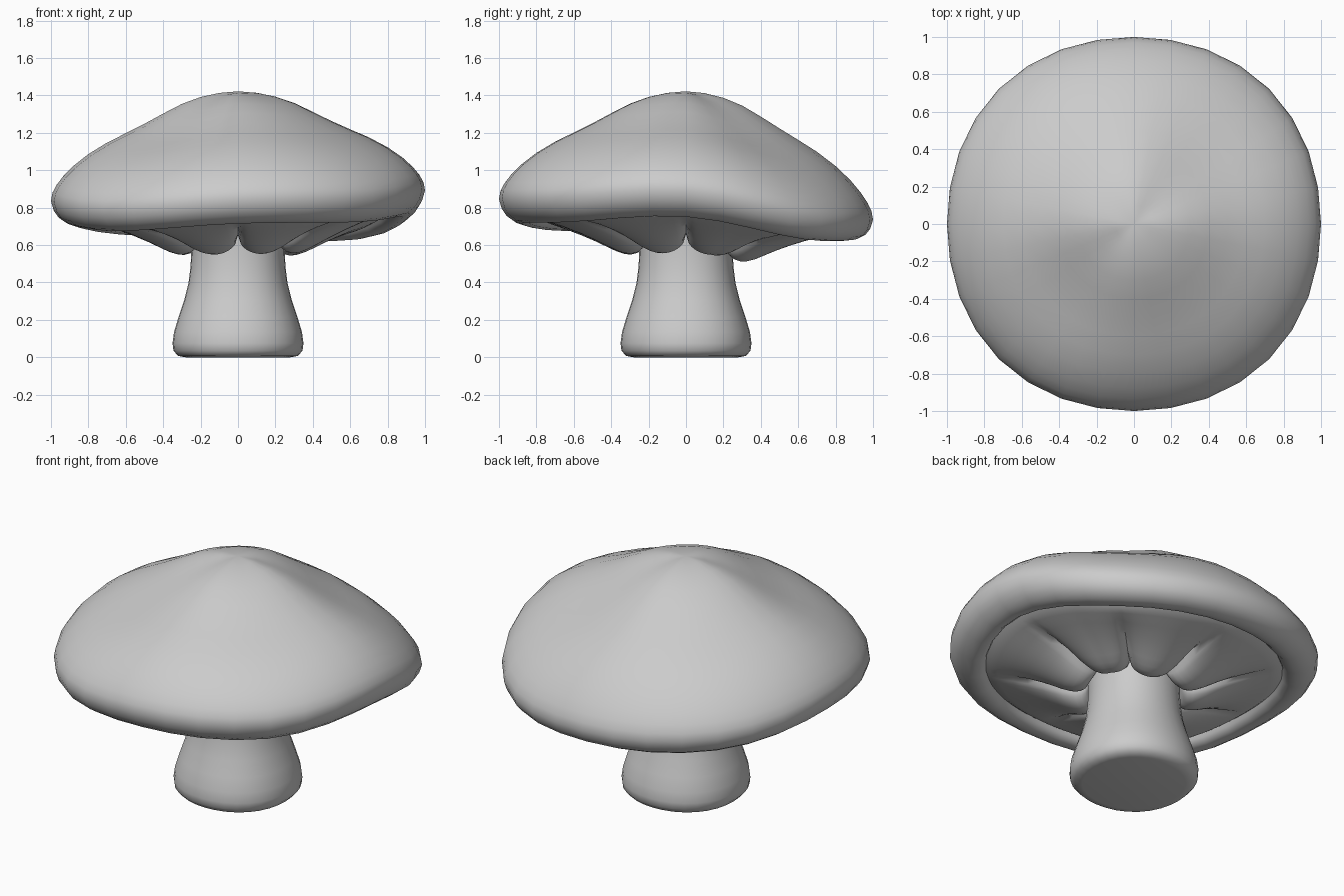
import bpy, bmesh, math

if "Cube" in bpy.data.objects:
    bpy.data.objects.remove(bpy.data.objects["Cube"])

# Rim height offset every 45 degrees, counter-clockwise from +x
RIM = [0.087, -0.07, -0.07, -0.035, 0.03, -0.012, 0.04, 0.05]


def wave(a):
    """Smooth periodic blend through the rim offsets."""
    u = (a / (2 * math.pi) * 8) % 8
    i, t = int(u), u % 1
    p0, p1, p2, p3 = (RIM[(i + k) % 8] for k in (-1, 0, 1, 2))
    return 0.5 * (2 * p1 + (p2 - p0) * t + (2 * p0 - 5 * p1 + 4 * p2 - p3) * t * t
                  + (3 * p1 - p0 - 3 * p2 + p3) * t ** 3)


def lathe(name, profile, segs, lift=lambda r, z, a: 0.0, angle=60):
    """Revolve a profile with a height function; the outline is slightly squared."""
    bm = bmesh.new()
    rings = []
    for r, z in profile:
        if r == 0:
            rings.append([bm.verts.new((0, 0, z))] * segs)
            continue
        ring = []
        for k in range(segs):
            a = 2 * math.pi * k / segs
            q = r * (1 + 0.011 * (1 - math.cos(4 * a)))
            ring.append(bm.verts.new((q * math.cos(a), q * math.sin(a), z + lift(r, z, a))))
        rings.append(ring)
    for lo, hi in zip(rings, rings[1:]):
        for k in range(segs):
            n = (k + 1) % segs
            bm.faces.new(dict.fromkeys((lo[k], lo[n], hi[n], hi[k])))
    bmesh.ops.recalc_face_normals(bm, faces=bm.faces)
    me = bpy.data.meshes.new(name)
    bm.to_mesh(me)
    bm.free()
    ob = bpy.data.objects.new(name, me)
    bpy.context.collection.objects.link(ob)
    bpy.ops.object.select_all(action='DESELECT')
    ob.select_set(True)
    bpy.context.view_layer.objects.active = ob
    bpy.ops.object.shade_smooth_by_angle(angle=math.radians(angle))
    return ob


# Stem: flared foot, narrow neck running up into the gills
lathe("stem", [(0, 0.005), (0.28, 0.005), (0.32, 0.012), (0.345, 0.04), (0.35, 0.08), (0.342, 0.14),
               (0.318, 0.22), (0.288, 0.31), (0.265, 0.4), (0.255, 0.48), (0.25, 0.55),
               (0.25, 0.61), (0.25, 0.67)], 32).location.z = -0.005


# Cap: rolled lip and pointed dome with a wavy rim and two shallow valleys
def cap_lift(r, z, a):
    h = wave(a) * r * r
    if z > 0.82:
        bell = math.sin(math.pi * min(1, r)) ** 1.2
        h -= bell * (0.035 * max(0.0, math.sin(2 * a)) ** 1.5 + 0.005 * (1 - math.cos(4 * a)))
    return h


lathe("cap", [(0.80, 0.74), (0.815, 0.712), (0.84, 0.69), (0.88, 0.684), (0.92, 0.694),
              (0.96, 0.72), (0.985, 0.755), (1.0, 0.805), (0.992, 0.85), (0.97, 0.893),
              (0.935, 0.941), (0.88, 1.0), (0.8, 1.067), (0.7, 1.133), (0.6, 1.187), (0.5, 1.241),
              (0.4, 1.298), (0.3, 1.352), (0.2, 1.39), (0.1, 1.413), (0, 1.422)],
      32, cap_lift, angle=80)


# Gills: eight puffy lobes pinched by radial creases
def gill_lift(r, z, a):
    t = abs((a / (math.pi / 4)) % 1 * 2 - 1)
    fade = min(1.0, max(0.0, (0.76 - r) / 0.4))
    crease = min(0.1, max(0.0, 0.66 - z)) if r < 0.4 else 0.1
    w = wave(a)
    follow = r * r if w > 0 else 0.25 + 0.6 * r
    return w * follow + crease * fade * (1 - math.sqrt(max(0.0, 1 - t * t)))


lathe("gills", [(0.81, 0.735), (0.78, 0.713), (0.74, 0.698), (0.66, 0.672), (0.58, 0.644),
                (0.5, 0.612), (0.44, 0.585), (0.39, 0.563), (0.35, 0.551), (0.32, 0.548),
                (0.29, 0.555), (0.268, 0.573), (0.252, 0.607), (0.245, 0.66)], 128, gill_lift)
